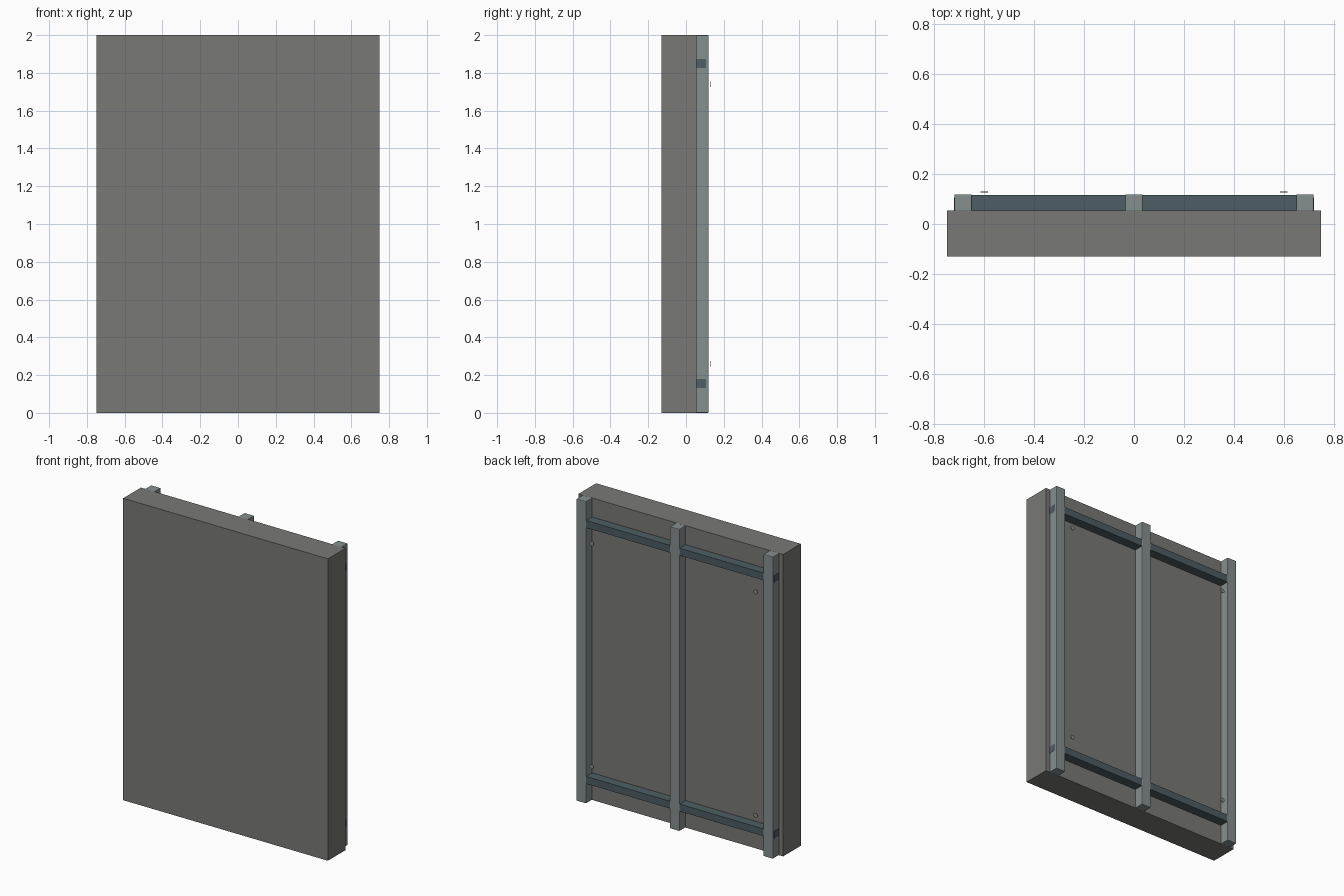
import bpy, bmesh, math
from mathutils import Matrix

if "Cube" in bpy.data.objects:
    bpy.data.objects.remove(bpy.data.objects["Cube"])


def material(name, rgb):
    m = bpy.data.materials.new(name)
    m.diffuse_color = (*rgb, 1)
    m.use_nodes = True
    m.node_tree.nodes["Principled BSDF"].inputs["Base Color"].default_value = m.diffuse_color
    return m


CONCRETE = material("slab_grey", (0.19, 0.195, 0.18))
STEEL = material("stud_grey", (0.24, 0.275, 0.275))
DARK = material("rail_dark", (0.075, 0.11, 0.125))


def finish(name, bm, mat):
    mesh = bpy.data.meshes.new(name)
    bm.to_mesh(mesh)
    bm.free()
    mesh.materials.append(mat)
    obj = bpy.data.objects.new(name, mesh)
    bpy.context.collection.objects.link(obj)
    return obj


def box(name, x, y, z, mat, bevel=0):
    bm = bmesh.new()
    size = [b - a for a, b in (x, y, z)]
    mid = [(a + b) / 2 for a, b in (x, y, z)]
    bmesh.ops.create_cube(bm, size=1, matrix=Matrix.Translation(mid) @ Matrix.Diagonal((*size, 1)))
    obj = finish(name, bm, mat)
    if bevel:
        mod = obj.modifiers.new("soft_edges", "BEVEL")
        mod.width, mod.segments = bevel, 2
    return obj


BACK, STUD_Y = 0.055, 0.119

# Thick wall slab
box("slab", (-0.75, 0.75), (-0.13, BACK), (0, 2), CONCRETE)

# Three upright studs on the back
for label, x in (("left", -0.685), ("middle", 0), ("right", 0.685)):
    box(f"{label}_stud", (x - 0.035, x + 0.035), (BACK - 0.003, STUD_Y), (0, 2), STEEL, 0.004)

for level, rail_z, bolt_z in (("lower", 0.155, 0.26), ("upper", 1.85, 1.74)):
    z = (rail_z - 0.024, rail_z + 0.024)
    for side, s in (("left", -1), ("right", 1)):
        # Cross rails between studs
        box(f"{level}_{side}_rail", sorted((s * 0.02, s * 0.67)), (BACK, STUD_Y - 0.002), z, DARK)
        # Rail ends showing through the outer studs
        box(f"{level}_{side}_rail_end", sorted((s * 0.67, s * 0.721)), (BACK, 0.106), z, DARK)
        # Thin fixing discs standing off the back
        bm = bmesh.new()
        bmesh.ops.create_cone(
            bm, cap_ends=True, segments=12, radius1=0.015, radius2=0.015, depth=0.004,
            matrix=Matrix.Translation((s * 0.6, 0.128, bolt_z)) @ Matrix.Rotation(math.pi / 2, 4, "X"))
        finish(f"{level}_{side}_fixing_disc", bm, STEEL)
